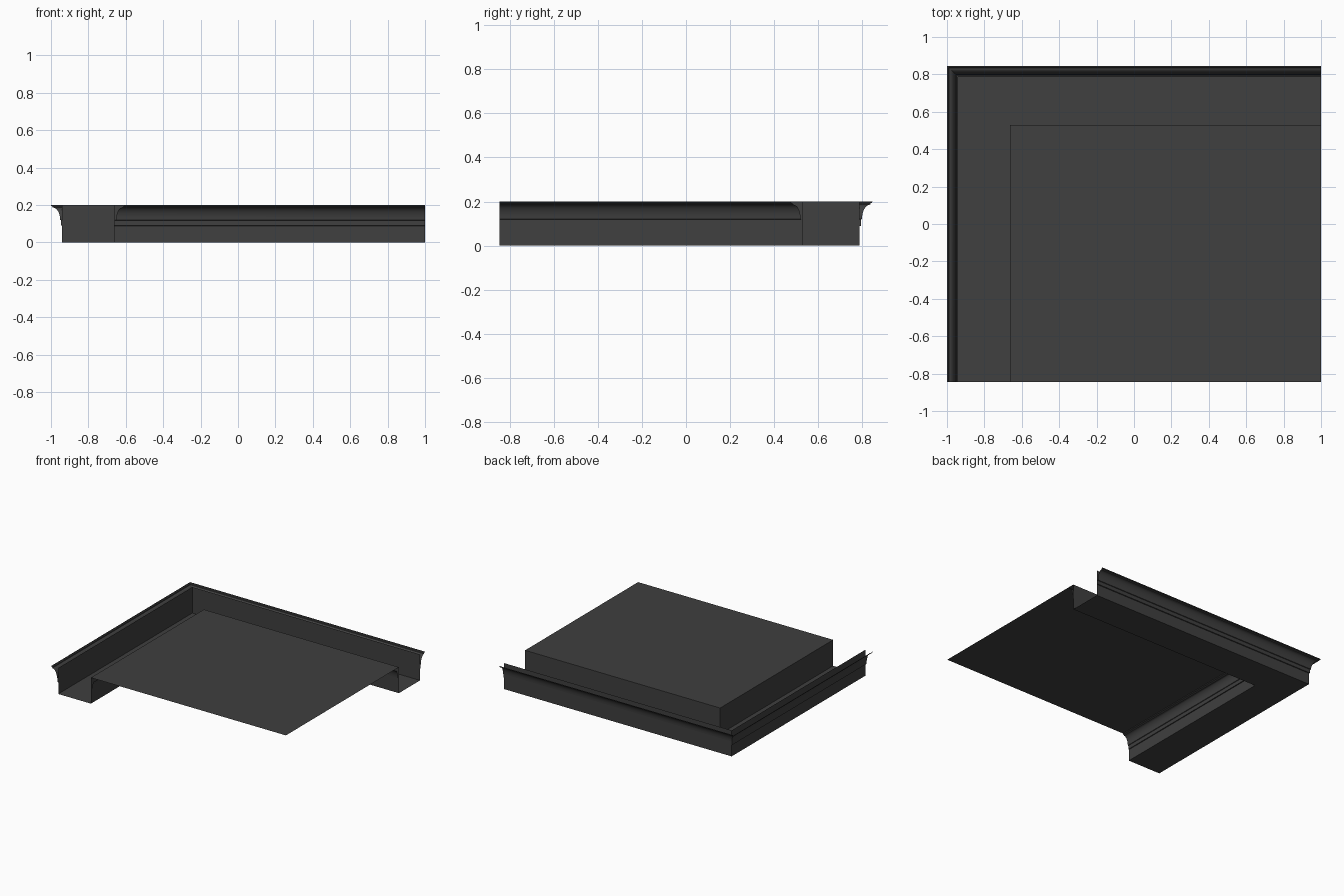
import bpy, math

if "Cube" in bpy.data.objects:
    bpy.data.objects.remove(bpy.data.objects["Cube"])

XR, YF = 1.0, -0.845          # open ends of the corner section

mat = bpy.data.materials.new("dark_grey")
mat.diffuse_color = (0.05, 0.05, 0.05, 1)
mat.use_nodes = True
mat.node_tree.nodes["Principled BSDF"].inputs["Base Color"].default_value = mat.diffuse_color


def make(name, verts, faces, smooth=False):
    me = bpy.data.meshes.new(name)
    me.from_pydata(verts, [], faces)
    me.materials.append(mat)
    ob = bpy.data.objects.new(name, me)
    bpy.context.collection.objects.link(ob)
    if smooth:
        bpy.ops.object.select_all(action='DESELECT')
        ob.select_set(True)
        bpy.context.view_layer.objects.active = ob
        bpy.ops.object.shade_smooth_by_angle(angle=math.radians(30))
    return ob


def sweep_corner(name, profile, flip=False, smooth=False):
    """Sweep (x, y, z) mitre points along the L: left run, corner, back run."""
    verts = []
    for x, y, z in profile:
        verts += [(x, YF, z), (x, y, z), (XR, y, z)]
    faces = []
    for i in range(len(profile) - 1):
        for j in range(2):
            a = 3 * i + j
            f = (a, a + 1, a + 4, a + 3)
            faces.append(f[::-1] if flip else f)
    return make(name, verts, faces, smooth)


# Crown moulding profile: foot, flat fillet, concave cove, top lip (offset, z)
crown = [(0, 0.088), (0.006, 0.09), (0.006, 0.118), (0.011, 0.12)]
for k in range(1, 9):
    t = math.radians(90) * k / 8
    crown.append((0.011 + 0.039 * (1 - math.cos(t)), 0.12 + 0.066 * math.sin(t)))
crown += [(0.052, 0.192), (0.059, 0.195), (0.06, 0.2)]

WX, WY = -0.94, 0.787         # outer wall corner
IX, IY = -0.662, 0.53         # inner wall corner

# Dropped soffit: open channel of outer wall, underside, inner wall
sweep_corner("dropped_soffit", [(WX, WY, 0.2), (WX, WY, 0.09), (WX, WY, 0),
                                (IX, IY, 0), (IX, IY, 0.2)])

# Crown mouldings on the outer and inner walls
sweep_corner("outer_crown", [(WX - d * 1.0, WY + d * 0.967, z) for d, z in crown],
             flip=True, smooth=True)
sweep_corner("inner_crown", [(IX + d * 0.9, IY - d * 0.9, z) for d, z in crown],
             smooth=True)

# Raised ceiling panel
make("ceiling_panel", [(IX, YF, 0.2), (XR, YF, 0.2), (XR, IY, 0.2), (IX, IY, 0.2)],
     [(3, 2, 1, 0)])
